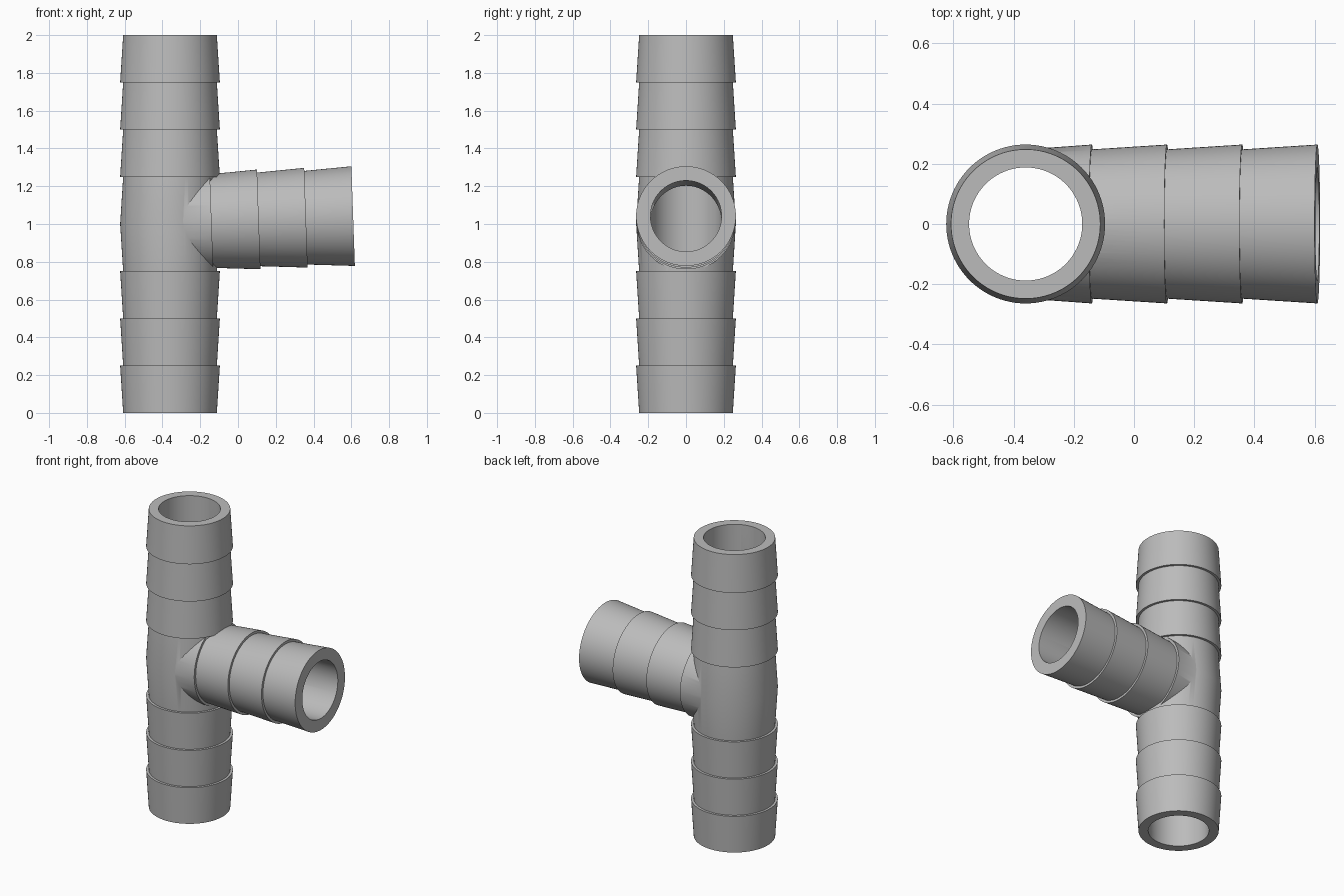
import bpy, bmesh, math
from mathutils import Matrix

if "Cube" in bpy.data.objects:
    bpy.data.objects.remove(bpy.data.objects["Cube"])

SIDES = 96
R_SMALL, R_BIG, R_BORE = 0.248, 0.264, 0.188
STEP = 0.25
AXIS_X = -0.36

grey = bpy.data.materials.new("grey plastic")
grey.diffuse_color = (0.5, 0.5, 0.5, 1)
grey.use_nodes = True
grey.node_tree.nodes["Principled BSDF"].inputs["Base Color"].default_value = grey.diffuse_color


def lathe(name, profile, matrix):
    """Closed solid of revolution from (radius, height) points."""
    bm = bmesh.new()
    rings = []
    for r, h in profile:
        rings.append([bm.verts.new((r * math.cos(a), r * math.sin(a), h))
                      for a in (2 * math.pi * i / SIDES for i in range(SIDES))])
    for low, high in zip(rings, rings[1:]):
        for i in range(SIDES):
            j = (i + 1) % SIDES
            bm.faces.new((low[i], low[j], high[j], high[i]))
    bm.faces.new(rings[0][::-1])
    bm.faces.new(rings[-1])
    bm.transform(matrix)
    mesh = bpy.data.meshes.new(name)
    bm.to_mesh(mesh)
    bm.free()
    mesh.materials.append(grey)
    obj = bpy.data.objects.new(name, mesh)
    bpy.context.collection.objects.link(obj)
    return obj


def combine(target, other, operation):
    """Apply a boolean and remove the helper."""
    mod = target.modifiers.new(operation, 'BOOLEAN')
    mod.object, mod.operation, mod.solver = other, operation, 'EXACT'
    bpy.context.view_layer.objects.active = target
    bpy.ops.object.modifier_apply(modifier=mod.name)
    bpy.data.objects.remove(other)


# Upright pipe: four barbs widening toward the middle, mirrored
half = []
for i in range(4):
    half += [(R_SMALL, i * STEP), (R_BIG, (i + 1) * STEP)]
profile = half + [(r, 2 - h) for r, h in half[-2::-1]]
run = Matrix.Translation((AXIS_X, 0, 0))
pipe = lathe("tee_pipe", profile, run)

# Side branch: four barbs widening outward, tilted slightly up
length = 0.97
barbs = [(R_SMALL, 0)]
for i in range(4):
    end = length - (3 - i) * STEP
    barbs += [(R_BIG, end)]
    if i < 3:
        barbs += [(R_SMALL, end)]
side = Matrix.Translation((AXIS_X, 0, 1.008)) @ Matrix.Rotation(math.radians(88), 4, 'Y')
branch = lathe("branch", barbs, side)
combine(pipe, branch, 'UNION')

# Hollow bores
combine(pipe, lathe("run_bore", [(R_BORE, -0.1), (R_BORE, 2.1)], run), 'DIFFERENCE')
combine(pipe, lathe("branch_bore", [(R_BORE, 0), (R_BORE, length + 0.1)], side), 'DIFFERENCE')

# Smooth round walls, crisp barb edges
bpy.ops.object.select_all(action='DESELECT')
pipe.select_set(True)
bpy.context.view_layer.objects.active = pipe
bpy.ops.object.shade_smooth_by_angle(angle=math.radians(30))
